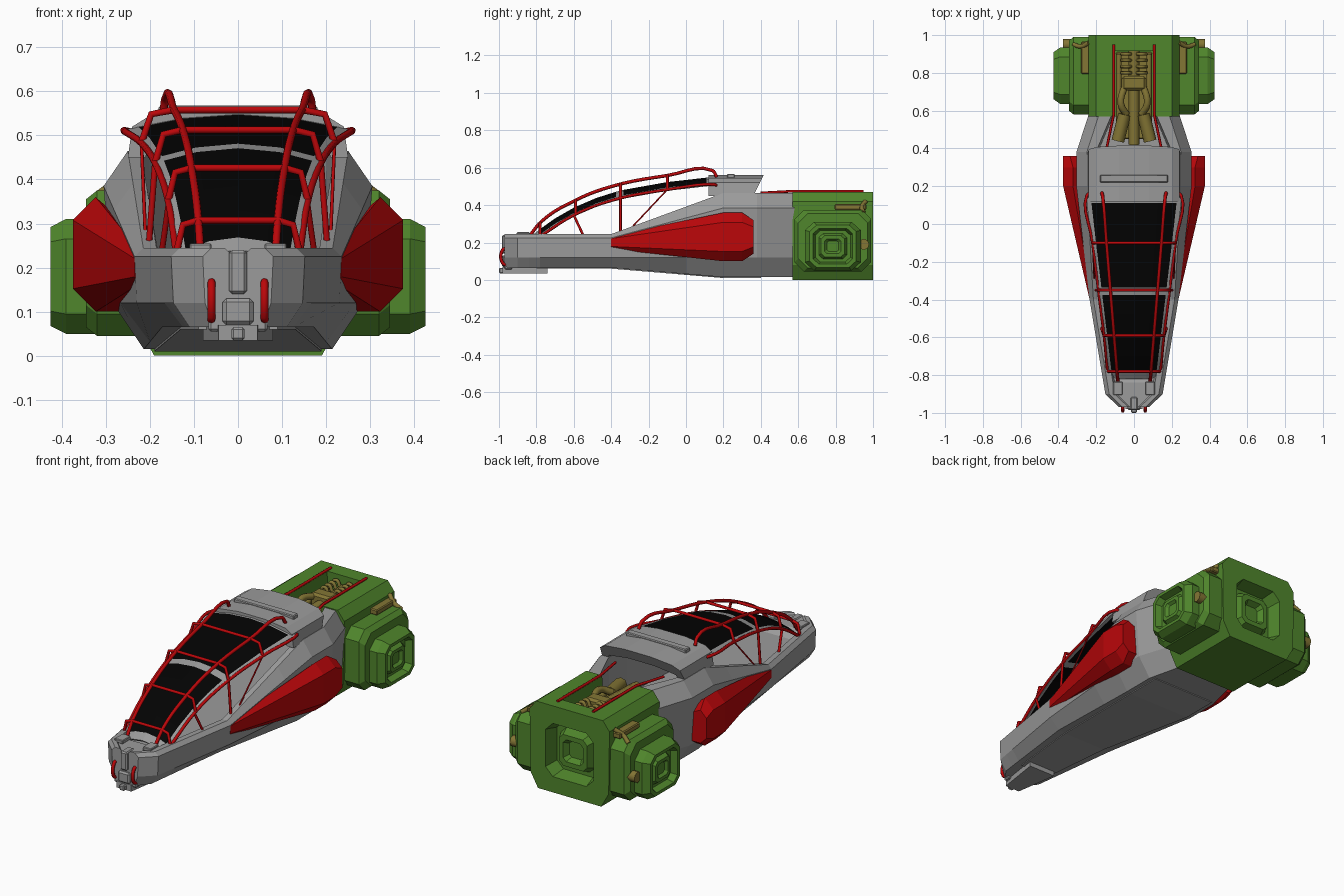
import bpy, bmesh

cube = bpy.data.objects.get("Cube")
if cube:
    bpy.data.objects.remove(cube, do_unlink=True)


def material(name, red, green, blue):
    mat = bpy.data.materials.new(name)
    mat.use_nodes = True
    colour = (red, green, blue, 1)
    mat.diffuse_color = colour
    mat.node_tree.nodes["Principled BSDF"].inputs["Base Color"].default_value = colour
    return mat


GREY = material("hull grey", .33, .33, .33)
RED = material("bright red", .5, .002, .003)
GREEN = material("engine green", .08, .24, .025)
GOLD = material("dull gold", .23, .18, .035)
BLACK = material("black glass", .001, .001, .001)
SIDES = (("left", 1), ("right", -1))


def ramp(y, start, end, low, high):
    """Straight run from low to high between start and end, level outside."""
    t = min(max((y - start) / (end - start), 0), 1)
    return low + (high - low) * t


def finish(name, mesh_builder, *materials):
    bmesh.ops.recalc_face_normals(mesh_builder, faces=mesh_builder.faces)
    mesh = bpy.data.meshes.new(name)
    mesh_builder.to_mesh(mesh)
    mesh_builder.free()
    for mat in materials:
        mesh.materials.append(mat)
    part = bpy.data.objects.new(name, mesh)
    bpy.context.collection.objects.link(part)
    return part


def loft(name, rings, mat):
    """Skin a row of equal closed rings and cap both ends."""
    bm = bmesh.new()
    rows = [[bm.verts.new(point) for point in ring] for ring in rings]
    for near, far in zip(rows, rows[1:]):
        for i in range(len(near)):
            bm.faces.new((near[i - 1], near[i], far[i], far[i - 1]))
    bm.faces.new(rows[0])
    bm.faces.new(rows[-1])
    return finish(name, bm, mat)


def mirrored(half, y):
    """Whole cross-section at y from its left half."""
    return [(x, y, z) for x, z in half] + [(-x, y, z) for x, z in reversed(half)]


def octagon(radius, height, cut):
    """Left half of a rectangle with cut corners, from the bottom up."""
    return [(radius - cut, -height), (radius, cut - height),
            (radius, height - cut), (radius - cut, height)]


def stepped_exhaust(radius, mouth, depth):
    """Nested octagonal steps along y, sinking in and out of the mouth."""
    rings = []
    for step, sink in enumerate((0, 1, .4, .8)):
        for share in (1 - step / 4, .85 - step / 4):
            size = radius * share
            rings.append(mirrored(octagon(size, size, size * .3), mouth - depth * sink))
    return rings


def box(name, centre, size, mat):
    bm = bmesh.new()
    bmesh.ops.create_cube(bm, size=1)
    bmesh.ops.scale(bm, vec=size, verts=bm.verts)
    bmesh.ops.translate(bm, vec=centre, verts=bm.verts)
    bmesh.ops.bevel(bm, geom=bm.edges[:], offset=min(size) / 6, segments=1, affect='EDGES')
    return finish(name, bm, mat)


def tube(name, points, radius, mat, handle='AUTO'):
    curve = bpy.data.curves.new(name, 'CURVE')
    curve.dimensions = '3D'
    curve.bevel_depth = radius
    curve.bevel_resolution = 2
    curve.resolution_u = 5
    curve.use_fill_caps = True
    spline = curve.splines.new('BEZIER')
    spline.bezier_points.add(len(points) - 1)
    for knot, point in zip(spline.bezier_points, points):
        knot.co = point
        knot.handle_left_type = knot.handle_right_type = handle
    curve.materials.append(mat)
    part = bpy.data.objects.new(name, curve)
    bpy.context.collection.objects.link(part)
    return part


# Hull: a channel that widens and deepens towards the back
def belly_height(y):
    return ramp(y, -.4, .2, .065, .015)


def hull_section(y):
    width = ramp(y, -1, -.4, .13, .23) + ramp(y, -.4, .2, 0, .055)
    width -= ramp(y, -.97, -.9, .06, 0) + ramp(y, .38, .58, 0, .065)
    deck = ramp(y, -.4, .2, .245, .465)
    rim = width - ramp(y, -.4, .2, .015, .035)
    inner = rim - ramp(y, .2, .6, .03, .07)
    floor = deck - .01 if y < -.8 else .2
    return mirrored([(width * .75, belly_height(y)), (width, .12),
                     (width + ramp(y, -.4, .2, .005, .02), deck - ramp(y, -.4, .2, .02, .08)),
                     (rim, deck), (inner, deck), (inner - .01, floor)], y)


loft("hull", [hull_section(y) for y in (-.97, -.9, -.84, -.78, -.4, 0, .2, .38, .58)], GREY)
loft("belly_plate", [mirrored([(ramp(y, -.8, .2, .09, .19), belly_height(y) + lift)
                               for lift in (-.005, .005)], y)
                     for y in (-.8, -.4, .2, .4)], GREY)


# Roof: an arch over the channel with a raked rear end
def roof_section(y, lean):
    half = [(.08, .5), (.2, .48), (.21, .45), (.25, .45), (.24, .52), (.2, .545), (.08, .56)]
    return [(x, y + lean * (z - .45), z) for x, y, z in mirrored(half, y)]


loft("roof", [roof_section(.12, 0), roof_section(.36, .5)], GREY)
box("roof_ridge", (0, .24, .555), (.36, .04, .025), GREY)


# Canopy: a thin crowned strip with two glass panels in a grey frame
def canopy_height(y):
    t = ramp(y, -.82, .14, 0, 1)
    return .24 + .1 * t + .21 * (1 - (1 - t) ** 3.4)


bm = bmesh.new()
rows = (-.82, -.785, -.7, -.6, -.48, -.375, -.335, -.1, .11, .14)
columns = (-1, -.9, -.5, 0, .5, .9, 1)
grid = [[bm.verts.new((u * ramp(y, -.8, .1, .13, .25), y, canopy_height(y) - .035 * u * u))
         for u in columns] for y in rows]
for r, (near, far) in enumerate(zip(grid, grid[1:])):
    for c in range(len(columns) - 1):
        face = bm.faces.new((near[c], near[c + 1], far[c + 1], far[c]))
        framed = c in (0, len(columns) - 2) or r in (0, 5, len(rows) - 2)
        face.material_index = 0 if framed else 1
canopy = finish("canopy", bm, GREY, BLACK)
canopy.modifiers.new("thickness", 'SOLIDIFY').thickness = .012

# Nose: chin plate, clamp and tip
loft("chin_plate", [mirrored([(ramp(y, -1, -.8, .04, .08), z) for z in (.035, .07)], y)
                    for y in (-.98, -.74)], GREY)
box("nose_clamp", (0, -.95, .19), (.04, .07, .1), GREY)
box("nose_latch", (0, -.96, .1), (.07, .05, .06), GREY)
box("nose_tip", (0, -.98, .05), (.03, .04, .03), GREY)


# Roll cage lines, following the canopy
def main_rail(y):
    return ramp(y, -.84, .14, .085, .165), y, canopy_height(y) + .035


def side_rail(y):
    return ramp(y, -.74, .15, .14, .25), y, canopy_height(y) - .04


# Roll cage hoops, bending down outside the main rails
for y in (-.78, -.59, -.35, -.1):
    (x, y, top), (wide, y, low) = main_rail(y), side_rail(y)
    bend = x * .3 + wide * .7
    tube("cage_hoop", [(-wide, y, low), (-bend, y, top - .01), (-x, y, top), (x, y, top),
                       (bend, y, top - .01), (wide, y, low)], .008, RED, 'VECTOR')

# Engine housing: block with a trough on top, and a recessed rear exhaust
outline = [(.19, 0), (.235, .08), (.24, .42), (.2, .47)]
loft("engine_block", [mirrored(outline + [(.105, .47), (.1, .34)], y) for y in (.57, .92)], GREEN)
exhaust = [[(x, y, z + .23) for x, y, z in ring] for ring in stepped_exhaust(.17, 1, .075)]
loft("rear_exhaust", [mirrored(outline, y) for y in (.915, 1)] + exhaust, GREEN)

for side, sign in SIDES:
    def flip(*points):
        return [(sign * x, y, z) for x, y, z in points]

    # Nose fittings
    box(side + "_nose_bracket", (sign * .05, -.95, .13), (.035, .04, .15), GREY)
    box(side + "_deck_block", (sign * .085, -.87, .245), (.05, .07, .02), GREY)
    tube(side + "_towing_bar", flip((.06, -.96, .17), (.06, -.98, .16), (.06, -.98, .09),
                                    (.06, -.96, .08)), .009, RED)

    # Side fairing: hexagonal pod growing towards the back
    rings = []
    for y, trim in ((-.4, 0), (.2, 0), (.3, 0), (.36, .04)):
        outer = ramp(y, -.4, .2, .235, .375)
        low = ramp(y, -.4, .2, .165, .1) + trim
        high = ramp(y, -.4, .2, .235, .36) - trim
        inner, edge = outer * .7, (high - low) / 5
        rings.append(flip((inner, y, low), (outer - edge, y, low), (outer, y, low + edge),
                          (outer, y, high - edge), (outer - edge, y, high),
                          (inner, y, high - edge)))
    loft(side + "_fairing", rings, RED)

    # Roll cage rails, legs and braces
    path = [main_rail(y) for y in (-.77, -.6, -.4, -.1, .14)]
    tube(side + "_main_rail", flip((.085, -.84, .23), *path, (.17, .165, .55)), .009, RED)
    path = [side_rail(y) for y in (-.78, -.6, -.4, -.1, .15)]
    tube(side + "_side_rail", flip(*path, (.22, .17, .5)), .008, RED)
    for y, foot in ((-.35, -.35), (-.6, -.55)):
        x, y, z = side_rail(y)
        tube(side + "_cage_leg", flip((x, y, z), (x + .015, foot, .24)), .007, RED)
    tube(side + "_cage_brace", flip(side_rail(-.1), (.21, -.3, .27)), .004, RED)

    # Side engine body and its stepped exhaust, turned to face outwards
    body = [mirrored(octagon(size, size - .04, .05), x)
            for x, size in ((.18, .205), (.32, .205), (.345, .185))]
    loft(side + "_engine", [[(sign * x, u + .785, v + .21) for u, x, v in ring]
                            for ring in body], GREEN)
    body = [mirrored(octagon(.15, .145, .05), x) for x in (.3, .39)]
    loft(side + "_exhaust", [[(sign * x, u + .785, v * .9 + .18) for u, x, v in ring]
                             for ring in body + stepped_exhaust(.125, .425, .035)], GREEN)

    # Gold fittings on the flanks
    box(side + "_flank_bracket", (sign * .25, .88, .39), (.06, .17, .03), GOLD)
    tube(side + "_flank_pipe", flip((.24, .96, .42), (.28, .94, .39), (.32, .95, .36)), .012, GOLD)
    tube(side + "_flank_canister", flip((.33, .95, .19), (.375, .95, .19)), .03, GOLD)

    # Red rails beside the trough
    tube(side + "_engine_rail", flip((.145, .4, .465), (.107, .58, .475), (.107, .95, .475)),
         .007, RED, 'VECTOR')

    # Gold machinery in the trough
    tube(side + "_intake_drum", flip((.085, .44, .38), (.05, .58, .39)), .034, GOLD)
    tube(side + "_feed_pipe", flip((.04, .58, .4), (.07, .64, .43), (.045, .74, .42)), .018, GOLD)
    tube(side + "_outer_pipe", flip((.08, .56, .38), (.08, .9, .39)), .014, GOLD)
    for coil in range(4):
        y = .8 + coil / 30
        tube(side + "_coil", flip((.015, y, .41), (.04, y, .445), (.065, y, .41)), .009, GOLD)

tube("centre_shaft", [(0, .42, .38), (0, .94, .4)], .028, GOLD)
box("gear_case", (0, .745, .405), (.13, .075, .08), GOLD)
box("trough_bed", (0, .68, .335), (.19, .46, .03), GOLD)
